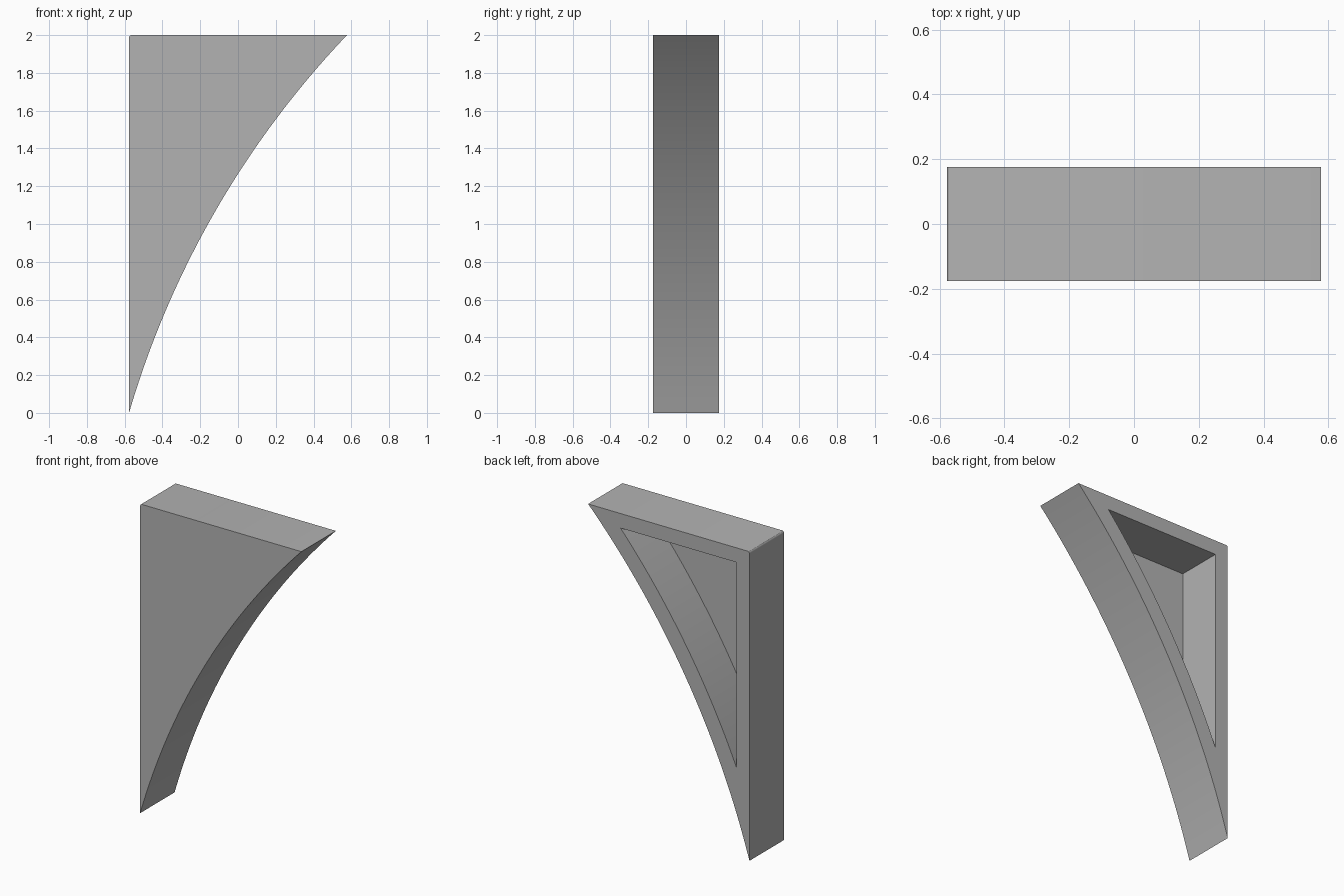
import bpy
import bmesh
from math import acos, asin, sin, cos, pi, sqrt

if "Cube" in bpy.data.objects:
    bpy.data.objects.remove(bpy.data.objects["Cube"])

HALF_W, HEIGHT, HALF_D = 0.577, 2.0, 0.176
WALL, RIB, FRONT_SKIN = 0.094, 0.108, 0.05
SAGITTA, CORNER = 0.138, 0.012

# Circle of the concave edge, from its chord and sagitta
chord = sqrt((2 * HALF_W) ** 2 + HEIGHT ** 2)
RADIUS = (chord ** 2 / 4 + SAGITTA ** 2) / (2 * SAGITTA)
reach = RADIUS - SAGITTA
CX = reach * HEIGHT / chord
CZ = HEIGHT / 2 - reach * 2 * HALF_W / chord


def bracket_profile(left, top, radius, corner=0.0, steps=40):
    """Concave edge from bottom to top, then the upper left corner."""
    start = acos((left - CX) / radius)
    end = pi - asin((top - CZ) / radius)
    pts = []
    for i in range(steps + 1):
        a = start + (end - start) * i / steps
        pts.append((CX + radius * cos(a), CZ + radius * sin(a)))
    if corner:
        for i in range(4):
            a = pi / 2 + pi / 2 * i / 3
            pts.append((left + corner + corner * cos(a), top - corner + corner * sin(a)))
    else:
        pts.append((left, top))
    return pts


def prism(name, profile, y0, y1):
    bm = bmesh.new()
    face = bm.faces.new([bm.verts.new((x, y0, z)) for x, z in profile])
    new = bmesh.ops.extrude_face_region(bm, geom=[face])["geom"]
    moved = [v for v in new if isinstance(v, bmesh.types.BMVert)]
    bmesh.ops.translate(bm, verts=moved, vec=(0, y1 - y0, 0))
    bmesh.ops.recalc_face_normals(bm, faces=bm.faces)
    mesh = bpy.data.meshes.new(name)
    bm.to_mesh(mesh)
    bm.free()
    obj = bpy.data.objects.new(name, mesh)
    bpy.context.collection.objects.link(obj)
    return obj


# Solid bracket body
bracket = prism("arched_bracket", bracket_profile(-HALF_W, HEIGHT, RADIUS, CORNER),
                -HALF_D, HALF_D)

# Pocket open at the back, leaving a thin front skin
pocket = prism("pocket_cutter", bracket_profile(-HALF_W + WALL, HEIGHT - WALL, RADIUS + RIB),
               -HALF_D + FRONT_SKIN, HALF_D + 0.1)
pocket.hide_render = True

cut = bracket.modifiers.new("pocket", "BOOLEAN")
cut.operation = "DIFFERENCE"
cut.solver = "EXACT"
cut.object = pocket

# Plain grey
grey = bpy.data.materials.new("grey")
grey.use_nodes = True
colour = (0.45, 0.45, 0.45, 1)
grey.diffuse_color = colour
grey.node_tree.nodes["Principled BSDF"].inputs["Base Color"].default_value = colour
bracket.data.materials.append(grey)

bpy.ops.object.select_all(action="DESELECT")
bracket.select_set(True)
bpy.context.view_layer.objects.active = bracket
bpy.ops.object.modifier_apply(modifier=cut.name)
bpy.data.objects.remove(pocket)
bpy.ops.object.shade_smooth_by_angle()
